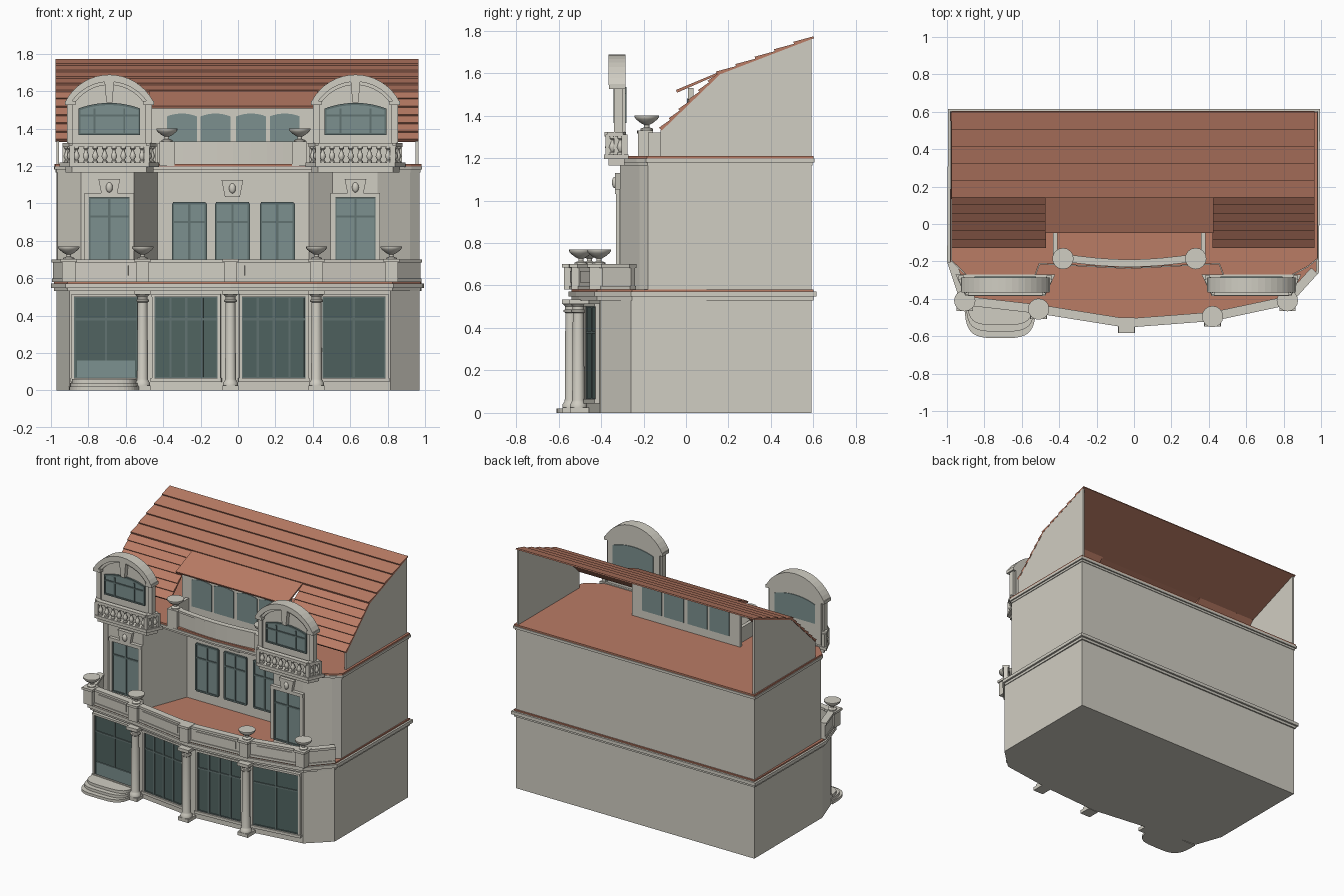
import bpy, bmesh, math
from mathutils import Matrix, Vector

cube = bpy.data.objects.get("Cube")
if cube:
    bpy.data.objects.remove(cube, do_unlink=True)


def material(name, r, g, b):
    m = bpy.data.materials.new(name)
    m.use_nodes = True
    m.diffuse_color = (r, g, b, 1)
    m.node_tree.nodes["Principled BSDF"].inputs["Base Color"].default_value = (r, g, b, 1)
    return m


stone = material("pale_stone", .63, .61, .54)
tile = material("terracotta", .49, .2, .13)
pane = material("window_glass", .2, .28, .275)
shop = material("dark_glass", .08, .125, .118)
bar = material("frame_grey", .12, .17, .165)


def finish(name, bm, mat, smooth=False):
    bmesh.ops.recalc_face_normals(bm, faces=bm.faces)
    me = bpy.data.meshes.new(name)
    bm.to_mesh(me)
    bm.free()
    me.materials.append(mat)
    if smooth:
        me.shade_smooth()
        me.set_sharp_from_angle(angle=math.radians(40))
    ob = bpy.data.objects.new(name, me)
    bpy.context.scene.collection.objects.link(ob)
    return ob


def box(name, mat, lo, hi, M=Matrix()):
    lo, hi = Vector(lo), Vector(hi)
    bm = bmesh.new()
    bmesh.ops.create_cube(bm, size=1, matrix=M @ Matrix.Translation((lo + hi) / 2)
                          @ Matrix.Diagonal((*(hi - lo), 1)))
    return finish(name, bm, mat)


def prism(name, mat, pts, lo, hi, axis="z"):
    place = {"z": lambda p, h: (p[0], p[1], h), "y": lambda p, h: (p[0], h, p[1]),
             "x": lambda p, h: (h, p[0], p[1])}[axis]
    bm = bmesh.new()
    face = bm.faces.new([bm.verts.new(place(p, lo)) for p in pts])
    new = bmesh.ops.extrude_face_region(bm, geom=[face])["geom"]
    shift = Vector(place((0, 0), hi - lo))
    bmesh.ops.translate(bm, vec=shift, verts=[v for v in new if isinstance(v, bmesh.types.BMVert)])
    return finish(name, bm, mat)


def lathe(name, mat, profile, loc, n=16):
    bm = bmesh.new()
    rings = [[bm.verts.new((loc[0] + r * math.cos(k * math.tau / n), loc[1] + r * math.sin(k * math.tau / n),
                            loc[2] + z)) for k in range(n)] for r, z in profile]
    for a, b in zip(rings, rings[1:]):
        for k in range(n):
            bm.faces.new((a[k], a[(k + 1) % n], b[(k + 1) % n], b[k]))
    bm.faces.new(rings[0])
    bm.faces.new(rings[-1])
    return finish(name, bm, mat, True)


def seg(a, b):
    """Frame on a wall run: local x along it, local -y outward."""
    a, b = Vector(a), Vector(b)
    d, m = b - a, (a + b) / 2
    return Matrix.Translation((m.x, m.y, 0)) @ Matrix.Rotation(math.atan2(d.y, d.x), 4, "Z"), d.length


def grow(pts, d):
    out, n = [], len(pts)
    for i in range(n):
        p, q, r = (Vector(pts[(i + k) % n]) for k in (-1, 0, 1))
        e, f = (q - p).normalized(), (r - q).normalized()
        n1, n2 = Vector((e.y, -e.x)), Vector((f.y, -f.x))
        out.append(tuple(q + (n1 + n2) * d / (1 + n1.dot(n2))))
    return out


def arc(c, half, z0, rise, n=16):
    R = (half * half + rise * rise) / (2 * rise)
    t = math.asin(half / R)
    return [(c + R * math.sin(t - 2 * t * k / n), z0 + rise - R + R * math.cos(t - 2 * t * k / n))
            for k in range(n + 1)]


def window(name, M, w, z0, z1, mullions, transom, glass, surround=.02):
    h = w / 2
    box(name + "_glass", glass, (-h, -.008, z0), (h, .01, z1), M)
    for k in range(mullions + 2):
        x = -h + w * k / (mullions + 1)
        box(name + "_mullion", bar, (x - .006, -.014, z0), (x + .006, 0, z1), M)
    for z in (z0, transom, z1):
        box(name + "_rail", bar, (-h, -.014, z - .006), (h, 0, z + .006), M)
    if surround:
        for s in (-1, 1):
            x = s * (h + surround / 2)
            box(name + "_jamb", stone, (x - surround / 2, -.02, z0), (x + surround / 2, 0, z1), M)
        box(name + "_lintel", stone, (-h - surround, -.025, z1), (h + surround, 0, z1 + surround), M)


def urn(x, y, z):
    lathe("urn", stone, [(.03, 0), (.03, .008), (.012, .015), (.012, .026), (.03, .036), (.05, .052),
                         (.057, .062), (.057, .07), (.045, .07)], (x, y, z))


def keystone(x, y, z):
    prism("keystone", stone, [(x - .04, z - .045), (x + .04, z - .045), (x + .058, z + .045),
                              (x - .058, z + .045)], y - .025, y, "y")
    bm = bmesh.new()
    bmesh.ops.create_uvsphere(bm, u_segments=12, v_segments=8, radius=1, matrix=Matrix.Translation(
        (x, y - .025, z)) @ Matrix.Diagonal((.018, .014, .027, 1)))
    finish("keystone_boss", bm, stone, True)


# Ground floor with cornice and terrace
front = [(-.97, -.2), (-.9, -.4), (-.51, -.43), (-.04, -.49), (.42, -.46), (.815, -.405), (.97, -.26)]
back = [(.97, .59), (-.97, .59)]
rail = [(-.975, -.2), (-.905, -.41), (-.51, -.455), (-.04, -.53), (.42, -.495), (.82, -.41), (.965, -.25)]
prism("ground_floor", stone, front + back, 0, .545)
prism("ground_cornice_lower", stone, grow(rail + back, .01), .53, .548)
prism("ground_cornice", stone, grow(rail + back, .024), .548, .572)
prism("terrace_floor", tile, grow(rail + back, .01), .57, .582)

# Shop windows and entrance
for i in range(1, 5):
    M, _ = seg(front[i], front[i + 1])
    window("shop_window", M, .34, .065, .5, 1 if i in (1, 4) else 3, .38, shop, .015)
    box("window_sill", stone, (-.19, -.025, .045), (.19, 0, .065), M)
box("door_kick_panel", pane, (-.155, -.015, .07), (.155, -.008, .16), seg(front[1], front[2])[0])
for i in range(3):
    arcpts = [math.pi * k / 20 for k in range(21)]
    depth = .2 - .035 * i
    prism("entrance_step", stone, [(-.715 + (.19 - .008 * i) * math.copysign(abs(math.cos(t)) ** .5, math.cos(t)),
                                    -.41 - depth * abs(math.sin(t)) ** .6) for t in arcpts], .02 * i, .02 * i + .02)

# Columns
for x, y in rail[2:5]:
    y -= .012
    box("column_plinth", stone, (x - .042, y - .04, 0), (x + .042, y + .05, .025))
    lathe("column", stone, [(.04, .025), (.04, .04), (.032, .05), (.029, .06), (.026, .47), (.034, .476),
                            (.034, .484), (.027, .488), (.027, .5), (.04, .515)], (x, y, 0), 20)
    box("column_capital", stone, (x - .045, y - .042, .512), (x + .045, y + .05, .535))

# Terrace parapet
for i, (a, b) in enumerate(zip(rail, rail[1:])):
    M, l = seg(a, b)
    h = l / 2
    box("terrace_parapet", stone, (-h, -.015, .58), (h, .015, .685), M)
    box("terrace_coping", stone, (-h, -.024, .683), (h, .024, .7), M)
    box("terrace_base", stone, (-h, -.021, .58), (h, .021, .598), M)
    if 0 < i < 5:
        box("parapet_panel", stone, (-h + .075, -.021, .615), (h - .075, -.015, .668), M)
for i in range(1, 6):
    x, y = rail[i]
    M = Matrix.Translation((x, y - .012, 0))
    box("parapet_pier", stone, (-.035, -.032, .58), (.035, .035, .69), M)
    box("pier_cap", stone, (-.043, -.042, .685), (.043, .043, .702), M)
    if i != 3:
        urn(x, y, .7)

# First floor with two bays and a set back middle
left = [(-.965, -.19), (-.84, -.31), (-.555, -.31)]
right = [(.505, -.31), (.745, -.31), (.92, -.22), (.97, -.18)]
prism("first_floor", stone, left + [(-.43, .02), (.38, .02)] + right + back, .575, 1.19)
eaves = left + [(-.513, -.2), (-.03, -.225), (.463, -.2)] + right + back
prism("first_cornice_lower", stone, grow(eaves, .005), 1.165, 1.182)
prism("first_cornice", stone, grow(eaves, .015), 1.18, 1.198)
prism("attic_floor", tile, grow(eaves, .01), 1.196, 1.21)
for x in (-.26, -.03, .21):
    M = Matrix.Translation((x, .02, 0))
    window("middle_window", M, .175, .66, 1.0, 1, .9, pane, 0)
keystone(-.03, .02, 1.08)

# Upper middle parapet, gently bowed
bow = [(-.38 + .71 * k / 8, -.18 - .03 * math.sin(math.pi * k / 8)) for k in range(9)]
for a, b in zip(bow, bow[1:]):
    M, l = seg(a, b)
    box("upper_parapet", stone, (-l / 2 - .002, -.013, 1.2), (l / 2 + .002, .013, 1.32), M)
    box("upper_coping", stone, (-l / 2 - .002, -.02, 1.315), (l / 2 + .002, .02, 1.33), M)
for x, s in ((-.38, -1), (.33, 1)):
    box("upper_pier", stone, (x - .04, -.225, 1.2), (x + .04, -.155, 1.33))
    xr = x + s * .04
    box("upper_return", stone, (xr - .012, -.18, 1.2), (xr + .012, .02, 1.32))
    urn(x, -.185, 1.33)

# Bays: window, balcony and arched gable front
for c in (-.688, .628):
    window("bay_window", Matrix.Translation((c, -.31, 0)), .215, .66, 1.03, 1, .93, pane, .025)
    keystone(c, -.31, 1.085)
    path = [(c - .235, -.29), (c - .2, -.365), (c + .2, -.365), (c + .235, -.29)]
    prism("balcony_floor", stone, grow(path, .02), 1.195, 1.217)
    prism("balcony_corbel", stone, path, 1.165, 1.196)
    for a, b in zip(path, path[1:]):
        M, l = seg(a, b)
        box("balcony_handrail", stone, (-l / 2, -.018, 1.302), (l / 2, .018, 1.322), M)
        n = max(1, round(l / .05))
        for k in range(n):
            p = M @ Vector((-l / 2 + l * (k + .5) / n, 0, 1.216))
            lathe("baluster", stone, [(.014, 0), (.014, .01), (.008, .016), (.017, .034), (.014, .046),
                                      (.008, .062), (.008, .07), (.014, .076), (.014, .088)], p, 10)
    for x, y in path:
        box("balcony_post", stone, (x - .014, y - .014, 1.215), (x + .014, y + .014, 1.31))
    prism("gable_front", stone, [(c - .213, 1.2), (c + .213, 1.2)] + arc(c, .213, 1.53, .13), -.33, -.285, "y")
    prism("gable_arch", stone, arc(c, .235, 1.545, .143) + arc(c, .2, 1.545, .105)[::-1], -.365, -.285, "y")
    prism("gable_arch_inner", stone, arc(c, .2, 1.545, .108) + arc(c, .178, 1.545, .088)[::-1], -.348, -.3, "y")
    for s in (-1, 1):
        x = c + s * .21
        box("arch_foot", stone, (x - .028, -.362, 1.525), (x + .028, -.285, 1.548))
        box("gable_pilaster", stone, (x - .017, -.34, 1.2), (x + .017, -.3, 1.53))
    prism("gable_glass", pane, [(c - .165, 1.365), (c + .165, 1.365)] + arc(c, .165, 1.505, .03), -.335, -.28, "y")
    prism("gable_window_head", bar, arc(c, .165, 1.507, .03) + arc(c, .165, 1.495, .03)[::-1], -.342, -.33, "y")
    for x in (-.16, -.08, .08, .16):
        box("gable_mullion", bar, (c + x - .005, -.342, 1.365), (c + x + .005, -.33, 1.508))
    for z in (1.37, 1.47):
        box("gable_rail", bar, (c - .165, -.342, z - .005), (c + .165, -.33, z + .005))
    prism("gable_keystone", stone, [(c - .016, 1.54), (c + .016, 1.54), (c + .026, 1.655), (c - .026, 1.655)],
          -.362, -.32, "y")


# Roof in stepped courses, open at the back
def courses(name, a, b, n, x0, x1, step=.011):
    a, b = Vector(a), Vector(b)
    d = (b - a).normalized()
    up = Vector((-d.y, d.x))
    pts = [a - up * .008]
    for k in range(n):
        pts += [a.lerp(b, k / n) + up * step, a.lerp(b, (k + 1) / n) + up * .001]
    pts.append(b - up * .008)
    prism(name, tile, [tuple(p) for p in pts], x0, x1, "x")


courses("upper_roof", (.145, 1.597), (.6, 1.772), 5, -.975, .965)
for x0, x1 in ((-.975, -.47), (.42, .965)):
    courses("lower_roof", (-.12, 1.335), (.155, 1.6), 6, x0, x1)
courses("dormer_roof", (-.045, 1.515), (.17, 1.61), 1, -.475, .425, .006)
for x in (-.97, .95):
    prism("side_gable", stone, [(-.12, 1.2), (-.12, 1.33), (.15, 1.594), (.59, 1.764), (.59, 1.2)], x, x + .014, "x")

# Long middle dormer wall
box("dormer_wall", stone, (-.465, .01, 1.2), (.415, .035, 1.53))
for x in (-.3, -.12, .07, .25):
    prism("dormer_glass", pane, [(x - .08, 1.27), (x + .08, 1.27)] + arc(x, .08, 1.465, .015, 8), .004, .041, "y")
